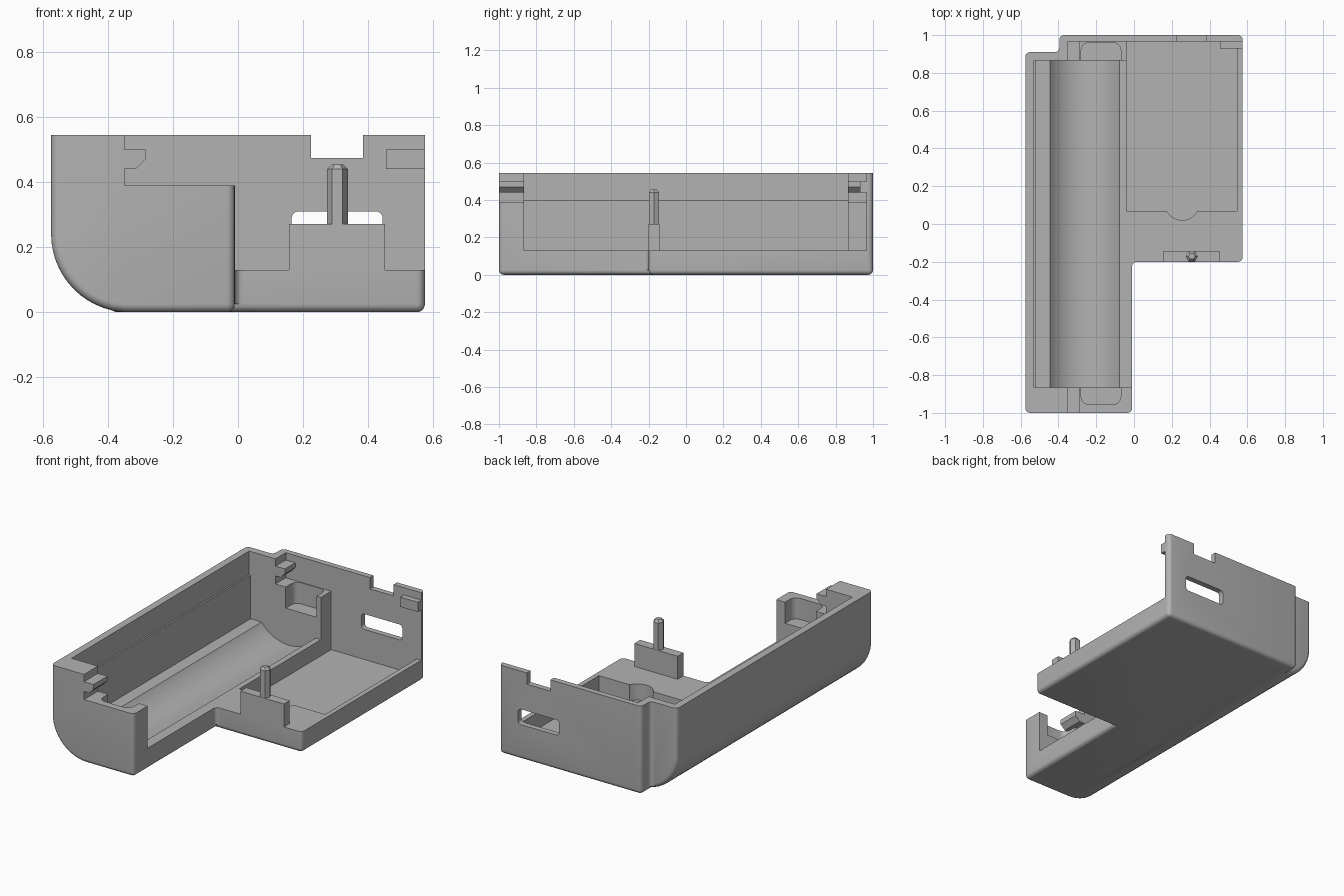
import bpy, bmesh
from math import sin, cos, pi
from mathutils import Vector

cube = bpy.data.objects.get("Cube")
if cube:
    bpy.data.objects.remove(cube, do_unlink=True)

grey = bpy.data.materials.new("plain grey")
grey.use_nodes = True
colour = (0.45, 0.45, 0.45, 1)
grey.diffuse_color = colour
grey.node_tree.nodes["Principled BSDF"].inputs["Base Color"].default_value = colour

TOP, RIM, MID, FLOOR = 0.545, 0.13, 0.39, 0.03
END = 0.865       # inner face of the end blocks
WALL = 0.965      # inner face of the thin back wall
BEV = 0.025


def prism(name, pts, axis, a, b, bevel_rule=None):
    """Extrude a 2D profile from a to b along y or z."""
    bm = bmesh.new()
    place = (lambda p, d: (p[0], d, p[1])) if axis == "y" else (lambda p, d: (p[0], p[1], d))
    lo = [bm.verts.new(place(p, a)) for p in pts]
    hi = [bm.verts.new(place(p, b)) for p in pts]
    bm.faces.new(lo)
    bm.faces.new(hi)
    for i in range(len(pts)):
        j = (i + 1) % len(pts)
        bm.faces.new((lo[i], lo[j], hi[j], hi[i]))
    bmesh.ops.recalc_face_normals(bm, faces=bm.faces)
    if bevel_rule:
        edges = [e for e in bm.edges if bevel_rule(e.verts[0].co, e.verts[1].co)]
        bmesh.ops.bevel(bm, geom=edges, offset=BEV, segments=5, profile=0.5, affect="EDGES")
    me = bpy.data.meshes.new(name)
    bm.to_mesh(me)
    bm.free()
    me.materials.append(grey)
    ob = bpy.data.objects.new(name, me)
    bpy.context.collection.objects.link(ob)
    return ob


def rect(x0, x1, y0, y1):
    return [(x0, y0), (x1, y0), (x1, y1), (x0, y1)]


def arc(cx, cy, r, a0, a1, n):
    return [(cx + r * cos(a0 + (a1 - a0) * i / n), cy + r * sin(a0 + (a1 - a0) * i / n))
            for i in range(n + 1)]


def round_rect(x0, x1, y0, y1, r):
    corners = [(x1 - r, y1 - r), (x0 + r, y1 - r), (x0 + r, y0 + r), (x1 - r, y0 + r)]
    return [p for k, (cx, cy) in enumerate(corners)
            for p in arc(cx, cy, r, k * pi / 2, (k + 1) * pi / 2, 5)]


def combine(target, tool, operation):
    m = target.modifiers.new("bool", "BOOLEAN")
    m.operation, m.solver, m.object = operation, "EXACT", tool
    bpy.context.view_layer.objects.active = target
    bpy.ops.object.modifier_apply(modifier=m.name)
    bpy.data.objects.remove(tool, do_unlink=True)


def below_top(p, q):
    return min(p.z, q.z) < TOP - 0.001


# Battery side of the shell: profile with one large rounded lower edge
profile = [(-0.01, 0), (-0.01, TOP), (-0.575, TOP)] + arc(-0.335, 0.24, 0.24, pi, 1.5 * pi, 14)
shell = prism("case_shell", profile, "y", -1, 0.91,
              lambda p, q: below_top(p, q) and (abs(p.y - q.y) < 0.01 or max(p.x, q.x, p.z, q.z) < 0.001
                                                and min(p.x, q.x) > -0.02))
# Circuit side of the shell
side = prism("circuit_side", rect(-0.395, 0.575, -0.2, 1), "z", 0, TOP, below_top)
combine(shell, side, "UNION")

# Hollow out the shell
cavity = [(0.545, WALL), (-0.04, WALL), (-0.04, 0.07)] \
    + arc(0.255, 0.11, 0.09, pi + 0.46, 2 * pi - 0.46, 12) + [(0.545, 0.07)]
cutters = [
    (rect(-0.52, 1, -END, END), "z", RIM, 1),                 # main opening
    (rect(-0.53, 1, -END, END), "z", 0.4, 1),                 # thinner upper wall
    (rect(-0.35, 1, -1.1, -0.8), "z", MID, 1),                # lowered front end
    (rect(-0.35, 1, 0.8, WALL), "z", MID, 1),                 # lowered back block
    (rect(-0.04, 1, 0.8, WALL), "z", RIM, 1),                 # space beside the back block
    (arc(-0.26, 0.267, 0.23, 0, 2 * pi * 63 / 64, 63), "y", -END, END),   # battery trough
    (cavity, "z", FLOOR, 0.5),                                # circuit recess
    (round_rect(-0.28, -0.07, -0.955, -0.75, 0.04), "z", 0.26, 0.6),      # front contact pocket
    (round_rect(-0.28, -0.07, 0.75, 0.96, 0.04), "z", 0.26, 0.6),         # back contact pocket
    (round_rect(0.165, 0.445, 0.215, 0.31, 0.02), "y", 0.9, 1.1),         # port slot
    (rect(0.225, 0.385, 0.475, 0.7), "y", 0.9, 1.1),          # notch in the back wall
]
for pts, axis, a, b in cutters:
    combine(shell, prism("cutter", pts, axis, a, b), "DIFFERENCE")

parts = [shell]

# Snap hooks at both ends, and the tab on the back wall
hook = [(-0.35, 0.44), (-0.315, 0.44), (-0.285, 0.47), (-0.285, 0.5), (-0.35, 0.5)]
parts.append(prism("front_hook", hook, "y", -1, -END))
parts.append(prism("back_hook", hook, "y", END, WALL))
parts.append(prism("back_tab", rect(0.455, 0.575, 0.44, 0.5), "y", 0.93, WALL))

# Pedestal with a hexagonal pin whose tip tapers
parts.append(prism("pedestal", rect(0.157, 0.453, -0.2, -0.143), "z", RIM, 0.272))
pin = prism("locating_pin", arc(0.306, -0.171, 0.032, 0, 2 * pi * 5 / 6, 5), "z", 0.272, 0.44)
bm = bmesh.new()
bm.from_mesh(pin.data)
cap = max(bm.faces, key=lambda f: f.calc_center_median().z)
tip = bmesh.ops.extrude_discrete_faces(bm, faces=[cap])["faces"][0]
centre = tip.calc_center_median()
for v in tip.verts:
    v.co = centre + (v.co - centre) * 0.55 + Vector((0, 0, 0.015))
bm.to_mesh(pin.data)
bm.free()
parts.append(pin)


# Fillets in the two inside corners of the outline
def fillet(name, cx, cy, sx, sy, z0, z1):
    pts = [(cx, cy)] + [(cx + sx * BEV * (1 - cos(t * pi / 12)), cy + sy * BEV * (1 - sin(t * pi / 12)))
                        for t in range(7)]
    return prism(name, pts, "z", z0, z1)


parts.append(fillet("front_corner_fillet", -0.01, -0.2, 1, -1, BEV, RIM))
parts.append(fillet("back_corner_fillet", -0.395, 0.91, -1, 1, BEV, TOP))

# Smooth the rounded edges, keep the rest sharp
for ob in bpy.context.selected_objects:
    ob.select_set(False)
for ob in parts:
    ob.select_set(True)
bpy.context.view_layer.objects.active = shell
bpy.ops.object.shade_smooth_by_angle(angle=pi / 6)
